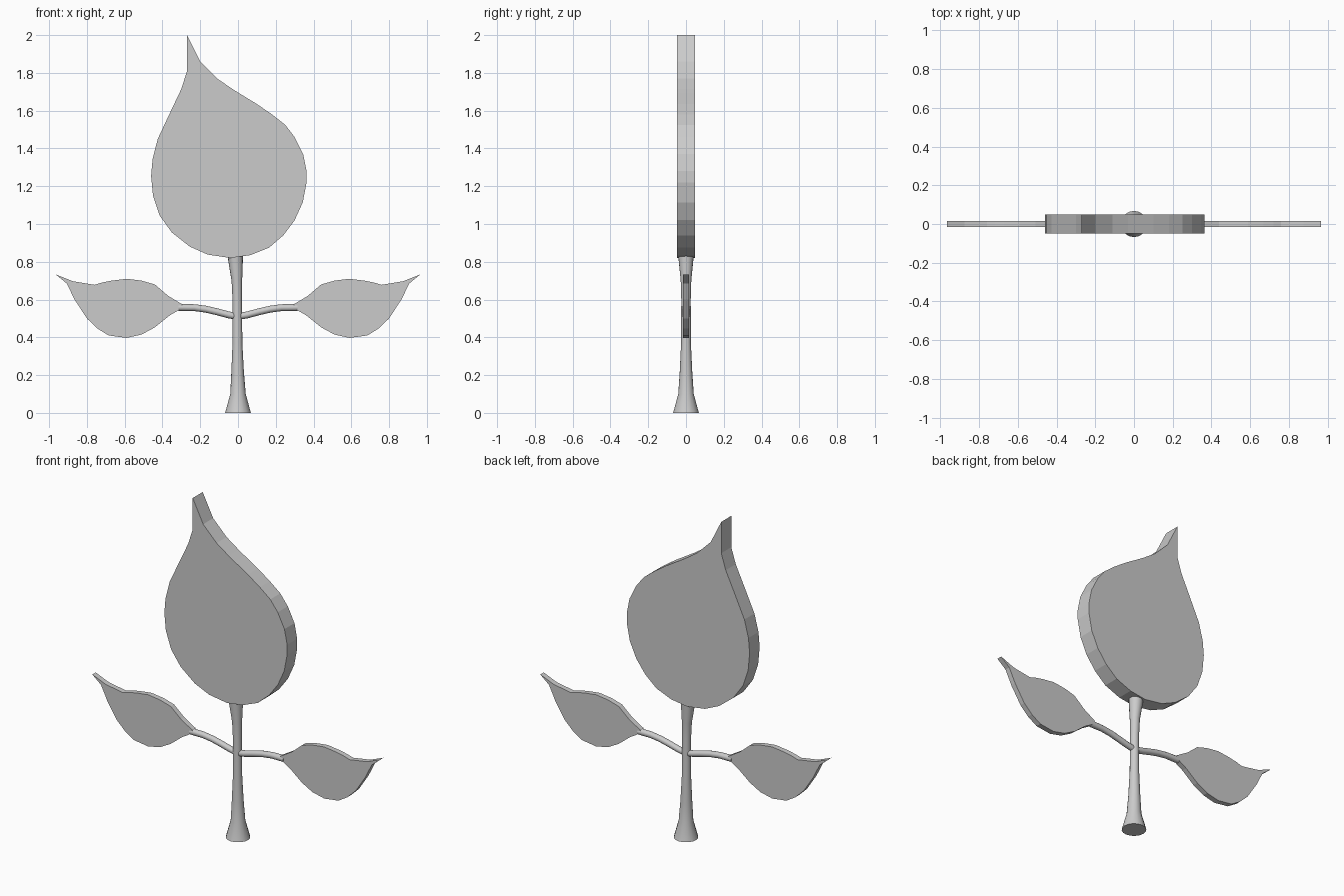
import bpy, bmesh, math
from mathutils import Vector

if "Cube" in bpy.data.objects:
    bpy.data.objects.remove(bpy.data.objects["Cube"])


def finish(name, bm, smooth=False):
    bmesh.ops.recalc_face_normals(bm, faces=bm.faces[:])
    mesh = bpy.data.meshes.new(name)
    bm.to_mesh(mesh)
    bm.free()
    ob = bpy.data.objects.new(name, mesh)
    bpy.context.collection.objects.link(ob)
    if smooth:
        bpy.ops.object.select_all(action='DESELECT')
        ob.select_set(True)
        bpy.context.view_layer.objects.active = ob
        bpy.ops.object.shade_smooth_by_angle(angle=math.radians(35))
    return ob


def slab(name, outline, half, sign=1):
    """Flat leaf: outline in x/z, extruded through the depth."""
    bm = bmesh.new()
    face = bm.faces.new([bm.verts.new((sign * x, -half, z)) for x, z in outline])
    ext = bmesh.ops.extrude_face_region(bm, geom=[face], use_keep_orig=True)
    moved = [v for v in ext['geom'] if isinstance(v, bmesh.types.BMVert)]
    bmesh.ops.translate(bm, verts=moved, vec=(0, 2 * half, 0))
    return finish(name, bm)


def tube(name, path, sides, sign=1):
    """Round tube through (x, z, radius) stations in the y = 0 plane."""
    bm = bmesh.new()
    pts = [Vector((sign * x, 0, z)) for x, z, r in path]
    rings = []
    for i, p in enumerate(pts):
        t = (pts[min(i + 1, len(pts) - 1)] - pts[max(i - 1, 0)]).normalized()
        side = Vector((0, 1, 0))
        up = t.cross(side)
        rings.append([bm.verts.new(p + path[i][2] * (math.cos(a) * side + math.sin(a) * up))
                      for a in (2 * math.pi * k / sides for k in range(sides))])
    for a, b in zip(rings, rings[1:]):
        for k in range(sides):
            n = (k + 1) % sides
            bm.faces.new((a[k], a[n], b[n], b[k]))
    bm.faces.new(rings[0])
    bm.faces.new(rings[-1])
    return finish(name, bm, True)


# Large upright leaf, clockwise from its pointed tip
big = [(-.27, 2), (-.20, 1.86), (-.11, 1.77), (-.03, 1.715), (.01, 1.69), (.10, 1.635),
       (.18, 1.58), (.25, 1.525), (.30, 1.46), (.345, 1.37), (.363, 1.28), (.363, 1.22),
       (.343, 1.115), (.30, 1.02), (.24, .94), (.165, .875), (.065, .835), (-.04, .82),
       (-.16, .838), (-.255, .88), (-.35, .955), (-.415, 1.045), (-.45, 1.15),
       (-.46, 1.255), (-.452, 1.345), (-.425, 1.45), (-.35, 1.61), (-.30, 1.715), (-.27, 1.81)]
slab("top_leaf", big, .048)

# Trunk flaring at the foot and under the leaf
tube("stem", [(0, 0, .068), (0, .1, .041), (-.002, .22, .033), (-.003, .37, .026),
              (-.004, .6, .025), (-.006, .7, .028), (-.013, .81, .039), (-.014, .84, .04)], 16)

# Mirrored side leaves and their twigs
small = [(.295, .575), (.37, .62), (.44, .68), (.51, .70), (.59, .71), (.67, .70),
         (.72, .69), (.76, .678), (.875, .697), (.965, .733), (.907, .685), (.865, .60),
         (.80, .50), (.745, .447), (.685, .41), (.59, .397), (.51, .415), (.44, .453),
         (.36, .517), (.32, .54), (.30, .555)]
twig = [(0, .51, .018), (.05, .519, .018), (.11, .535, .018), (.17, .549, .018),
        (.23, .557, .018), (.315, .558, .019)]
for label, sign in (("right", 1), ("left", -1)):
    slab(label + "_leaf", small, .016, sign)
    tube(label + "_twig", twig, 12, sign)
